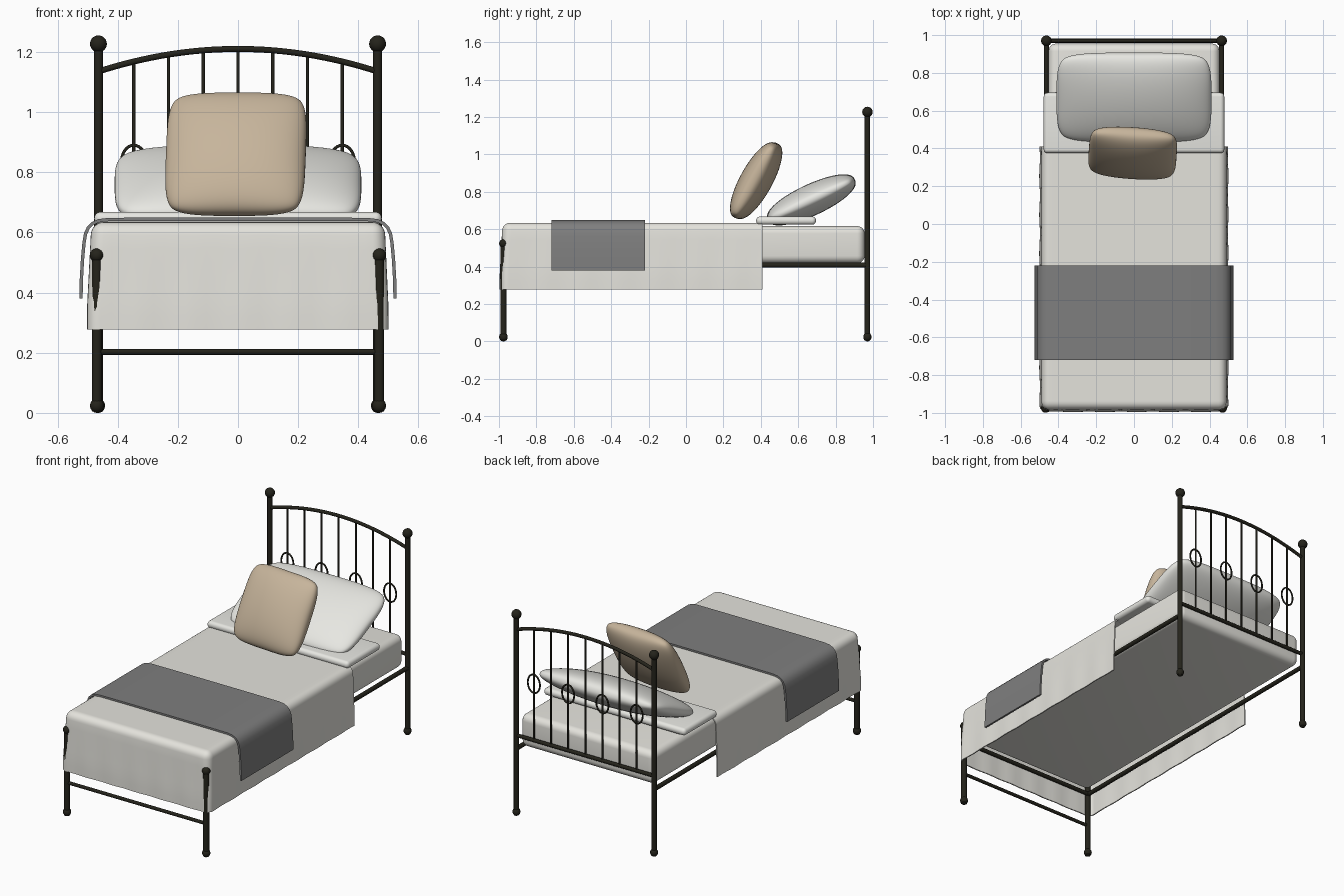
import bpy, bmesh, math
from mathutils import Matrix, Vector

if "Cube" in bpy.data.objects:
    bpy.data.objects.remove(bpy.data.objects["Cube"])


def material(name, rgb):
    m = bpy.data.materials.new(name)
    m.diffuse_color = (*rgb, 1)
    m.use_nodes = True
    m.node_tree.nodes["Principled BSDF"].inputs["Base Color"].default_value = m.diffuse_color
    return m


IRON = material("dark iron", (0.018, 0.017, 0.011))
COVER = material("off white cotton", (0.78, 0.77, 0.72))
LINEN = material("white linen", (0.80, 0.80, 0.76))
THROW = material("grey wool", (0.21, 0.21, 0.21))
BEIGE = material("beige fabric", (0.57, 0.46, 0.33))


def add_object(name, mesh, mat, angle=40):
    mesh.materials.clear()
    mesh.materials.append(mat)
    mesh.shade_smooth()
    mesh.set_sharp_from_angle(angle=math.radians(angle))
    ob = bpy.data.objects.new(name, mesh)
    bpy.context.collection.objects.link(ob)
    return ob


def evaluated_mesh(data, thickness=0, offset=0):
    """Mesh of a curve or sheet, with cloth thickness if asked."""
    tmp = bpy.data.objects.new("tmp", data)
    bpy.context.collection.objects.link(tmp)
    if thickness:
        mod = tmp.modifiers.new("cloth", 'SOLIDIFY')
        mod.thickness, mod.offset = thickness, offset
    deps = bpy.context.evaluated_depsgraph_get()
    mesh = bpy.data.meshes.new_from_object(tmp.evaluated_get(deps))
    bpy.data.objects.remove(tmp)
    return mesh


def from_bm(name, bm, mat, angle=40, thickness=0, offset=0):
    mesh = bpy.data.meshes.new(name)
    bm.to_mesh(mesh)
    bm.free()
    if thickness:
        mesh = evaluated_mesh(mesh, thickness, offset)
    return add_object(name, mesh, mat, angle)


def tube(name, pts, r, cyclic=False):
    """Round iron bar following a list of points."""
    cu = bpy.data.curves.new(name, 'CURVE')
    cu.dimensions = '3D'
    cu.bevel_depth = r
    cu.bevel_resolution = 4
    cu.use_fill_caps = True
    sp = cu.splines.new('POLY')
    sp.points.add(len(pts) - 1)
    for p, co in zip(sp.points, pts):
        p.co = (*co, 1)
    sp.use_cyclic_u = cyclic
    return add_object(name, evaluated_mesh(cu), IRON)


def ball(name, co, r, sz=1.0):
    bm = bmesh.new()
    bmesh.ops.create_uvsphere(bm, u_segments=24, v_segments=14, radius=r,
                              matrix=Matrix.Translation(co) @ Matrix.Diagonal((1, 1, sz, 1)))
    return from_bm(name, bm, IRON)


def box_bm(x, y0, y1, z0, z1):
    bm = bmesh.new()
    bmesh.ops.create_cube(bm, size=1, matrix=Matrix.Translation((0, (y0 + y1) / 2, (z0 + z1) / 2))
                          @ Matrix.Diagonal((2 * x, y1 - y0, z1 - z0, 1)))
    return bm


def soft_box(name, x, y0, y1, z0, z1, r, mat):
    bm = box_bm(x, y0, y1, z0, z1)
    bmesh.ops.bevel(bm, geom=bm.edges[:], offset=r, segments=6, profile=0.5, affect='EDGES')
    return from_bm(name, bm, mat, 60)


def pillow(name, hx, hy, hz, loc, tilt, turn, mat):
    """Stuffed rounded rectangle, tilted about x and turned about z."""
    bm = bmesh.new()
    for side in (1, -1):
        new = bmesh.ops.create_grid(bm, x_segments=40, y_segments=40, size=1)["verts"]
        for v in new:
            u, w = math.sin(v.co.x * math.pi / 2), math.sin(v.co.y * math.pi / 2)
            k = 1 - 0.111 * (u * w) ** 4
            t = max(0, (1 - u * u) * (1 - w * w)) ** 0.42
            v.co = (u * k * hx, w * k * hy, side * t * hz)
    bmesh.ops.remove_doubles(bm, verts=bm.verts[:], dist=1e-5)
    bmesh.ops.recalc_face_normals(bm, faces=bm.faces[:])
    bm.transform(Matrix.Translation(loc) @ Matrix.Rotation(math.radians(turn), 4, 'Z')
                 @ Matrix.Rotation(math.radians(tilt), 4, 'X'))
    return from_bm(name, bm, mat, 180)


# Posts with ball finials and feet, plus side rails
PX, HY, FY = 0.464, 0.97, -0.976
for s, side in ((-1, "left"), (1, "right")):
    x = s * PX
    tube(f"head_post_{side}", [(x, HY, 0.005), (x, HY, 1.22)], 0.015)
    ball(f"head_finial_{side}", (x, HY, 1.227), 0.028)
    ball(f"head_foot_{side}", (x, HY, 0.024), 0.022, 1.09)
    x = s * 0.469
    tube(f"foot_post_{side}", [(x, FY, 0.005), (x, FY, 0.52)], 0.017)
    ball(f"foot_finial_{side}", (x, FY, 0.524), 0.023)
    ball(f"foot_foot_{side}", (x, FY, 0.024), 0.023, 1.04)
    x = s * PX
    tube(f"side_rail_{side}", [(x, FY, 0.408), (x, HY, 0.408)], 0.013)


# Cross bars and headboard
def arch(x):
    return 1.21 - 0.075 * (x / PX) ** 2


tube("foot_crossbar", [(-PX, FY, 0.203), (PX, FY, 0.203)], 0.010)
tube("foot_rail", [(-PX, FY + 0.012, 0.408), (PX, FY + 0.012, 0.408)], 0.012)
tube("head_rail", [(-PX, HY, 0.49), (PX, HY, 0.49)], 0.011)
xs = [PX * (i / 16 - 1) for i in range(33)]
tube("head_arch", [(x, HY, arch(x)) for x in xs], 0.010)
for i in range(7):
    x = (i - 3) * 0.1155
    tube(f"head_spindle_{i}", [(x, HY, 0.49), (x, HY, arch(x))], 0.0055)
    if i % 2 == 0:
        ring = [(x + 0.041 * math.cos(a), HY, 0.834 + 0.056 * math.sin(a))
                for a in (k * math.pi / 16 for k in range(32))]
        tube(f"head_ring_{i}", ring, 0.005, True)

# Mattress and folded sheet
soft_box("mattress", 0.452, -0.96, 0.955, 0.418, 0.617, 0.04, COVER)
soft_box("folded_sheet", 0.478, 0.375, 0.695, 0.624, 0.668, 0.021, LINEN)

# Coverlet: open box of cloth with a softly rippled hem
bm = box_bm(0.489, -0.983, 0.41, 0.278, 0.634)
bmesh.ops.delete(bm, geom=[f for f in bm.faces if f.normal.z < -0.5 or f.normal.y > 0.5],
                 context='FACES')
edges = [e for e in bm.edges if len(e.link_faces) == 2]
bmesh.ops.bevel(bm, geom=edges, offset=0.042, segments=6, profile=0.5, affect='EDGES')
cuts = [((0, i * 0.035 - 0.935, 0), (0, 1, 0)) for i in range(38)]
cuts += [((i * 0.035 - 0.42, 0, 0), (1, 0, 0)) for i in range(25)]
cuts += [((0, 0, 0.32 + i * 0.045), (0, 0, 1)) for i in range(6)]
for co, no in cuts:
    bmesh.ops.bisect_plane(bm, geom=bm.verts[:] + bm.edges[:] + bm.faces[:],
                           plane_co=co, plane_no=no)
for v in bm.verts:
    f = min(1, max(0, (0.6 - v.co.z) / 0.25))
    wave = 0.002 * math.sin(v.co.y * 31) + 0.002 * math.sin(v.co.x * 37 + 1)
    if abs(v.co.x) > 0.44:
        v.co.x += math.copysign(f * (0.009 + wave), v.co.x)
    if v.co.y < -0.935:
        v.co.y -= f * (0.010 + wave)
from_bm("coverlet", bm, COVER, 60, 0.007, -1)

# Throw blanket draped across the bed
half = [(0.0, 0.644), (0.25, 0.644), (0.43, 0.643), (0.462, 0.639), (0.483, 0.63), (0.498, 0.615),
        (0.507, 0.595), (0.512, 0.565), (0.517, 0.51), (0.521, 0.44), (0.522, 0.38)]
prof = [(-x, z) for x, z in half[:0:-1]] + half
bm = bmesh.new()
rows = [[bm.verts.new((x, y, z)) for x, z in prof] for y in (-0.72, -0.22)]
for i in range(len(prof) - 1):
    bm.faces.new((rows[0][i], rows[0][i + 1], rows[1][i + 1], rows[1][i]))
from_bm("throw_blanket", bm, THROW, 40, 0.011, 0)

# Sleeping pillow and square cushion
pillow("pillow", 0.41, 0.257, 0.084, Vector((0, 0.67, 0.757)), 25, 0, LINEN)
pillow("cushion", 0.233, 0.227, 0.085, Vector((-0.007, 0.375, 0.860)), 61, -4, BEIGE)
